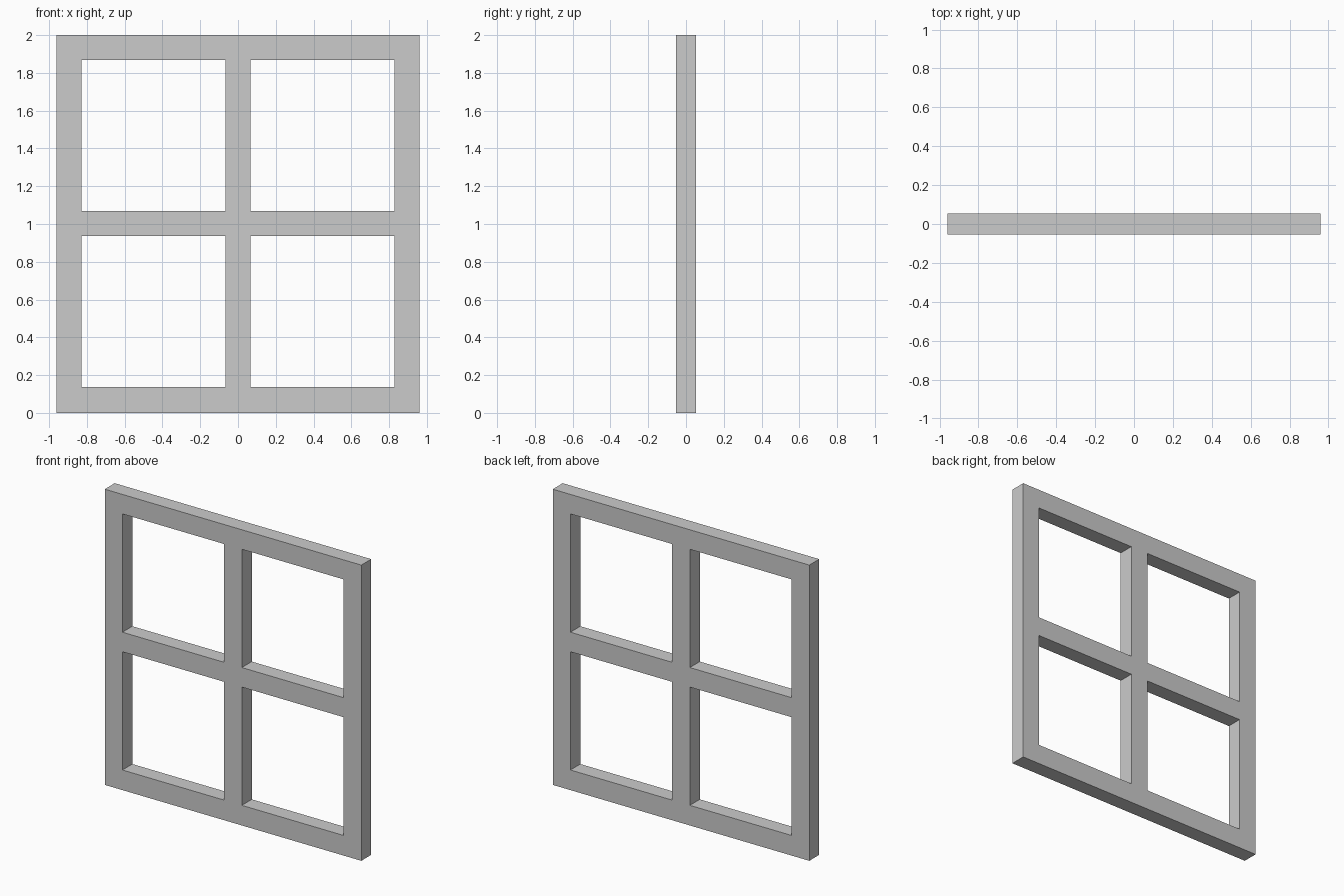
import bpy, bmesh

if "Cube" in bpy.data.objects:
    bpy.data.objects.remove(bpy.data.objects["Cube"])

# Grid lines of the frame bars and the four openings
XS = [-0.96, -0.828, -0.066, 0.066, 0.828, 0.96]
ZS = [0.0, 0.136, 0.936, 1.068, 1.868, 2.0]
HALF_DEPTH = 0.053

bm = bmesh.new()

# Front sheet: every grid cell except the four panes
grid = [[bm.verts.new((x, -HALF_DEPTH, z)) for x in XS] for z in ZS]
for r in range(5):
    for c in range(5):
        if not (r % 2 and c % 2):
            bm.faces.new((grid[r][c], grid[r][c + 1],
                          grid[r + 1][c + 1], grid[r + 1][c]))

# Extrude to the back, keeping the front as a closed solid
ext = bmesh.ops.extrude_face_region(bm, geom=bm.faces[:], use_keep_orig=True)
back = [g for g in ext["geom"] if isinstance(g, bmesh.types.BMVert)]
bmesh.ops.translate(bm, verts=back, vec=(0, 2 * HALF_DEPTH, 0))
bmesh.ops.recalc_face_normals(bm, faces=bm.faces[:])

# Window frame with cross bars
mesh = bpy.data.meshes.new("window_frame")
bm.to_mesh(mesh)
bm.free()
bpy.context.collection.objects.link(bpy.data.objects.new("window_frame", mesh))
